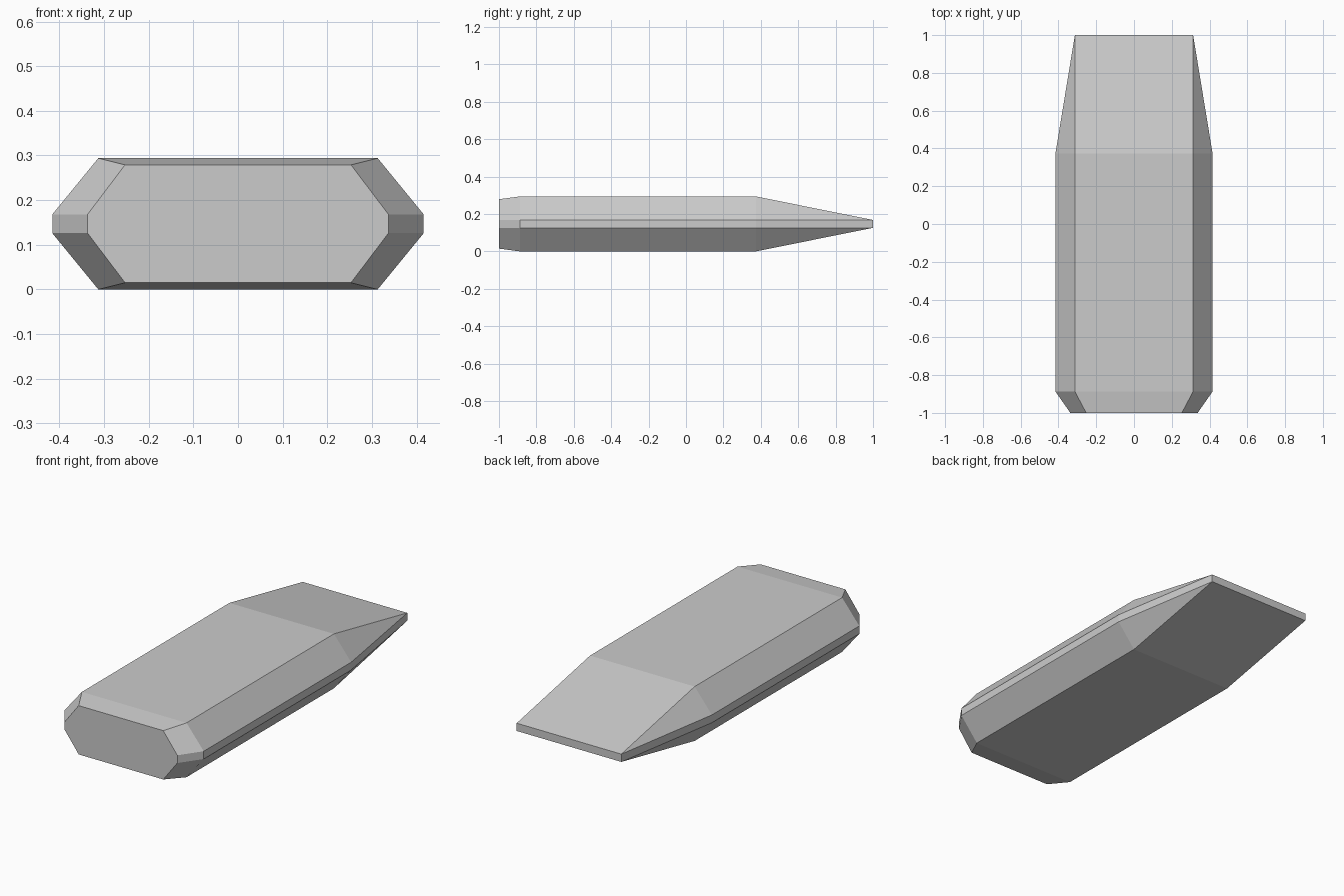
import bpy, bmesh

if "Cube" in bpy.data.objects:
    bpy.data.objects.remove(bpy.data.objects["Cube"])

MID = 0.147  # height of the centre plane

# Sections along the length: y, half width of flats, half width of waist,
# half height of flats, half height of waist band
SECTIONS = [
    (-1.0, 0.253, 0.337, 0.132, 0.021),
    (-0.887, 0.313, 0.416, 0.147, 0.021),
    (0.373, 0.313, 0.416, 0.147, 0.021),
    (1.0, 0.313, 0.313, 0.021, 0.021),
]


def octagon(bm, y, flat_x, waist_x, flat_z, waist_z):
    quarter = [(flat_x, flat_z), (waist_x, waist_z)]
    right = quarter + [(x, -z) for x, z in reversed(quarter)]
    ring = right + [(-x, z) for x, z in reversed(right)]
    return [bm.verts.new((x, y, MID + z)) for x, z in ring]


# Bevelled bar with a chisel tip, lofted through the sections
bm = bmesh.new()
rings = [octagon(bm, *s) for s in SECTIONS]
for a, b in zip(rings, rings[1:]):
    for i in range(8):
        j = (i + 1) % 8
        bm.faces.new((a[i], a[j], b[j], b[i]))
bm.faces.new(rings[0])
bm.faces.new(rings[-1])

# Merge the tip corners, where flats and waist meet
bmesh.ops.remove_doubles(bm, verts=bm.verts, dist=0.0005)
bmesh.ops.recalc_face_normals(bm, faces=bm.faces)
mesh = bpy.data.meshes.new("chisel_bar")
bm.to_mesh(mesh)
bm.free()
bpy.context.collection.objects.link(bpy.data.objects.new("chisel_bar", mesh))
